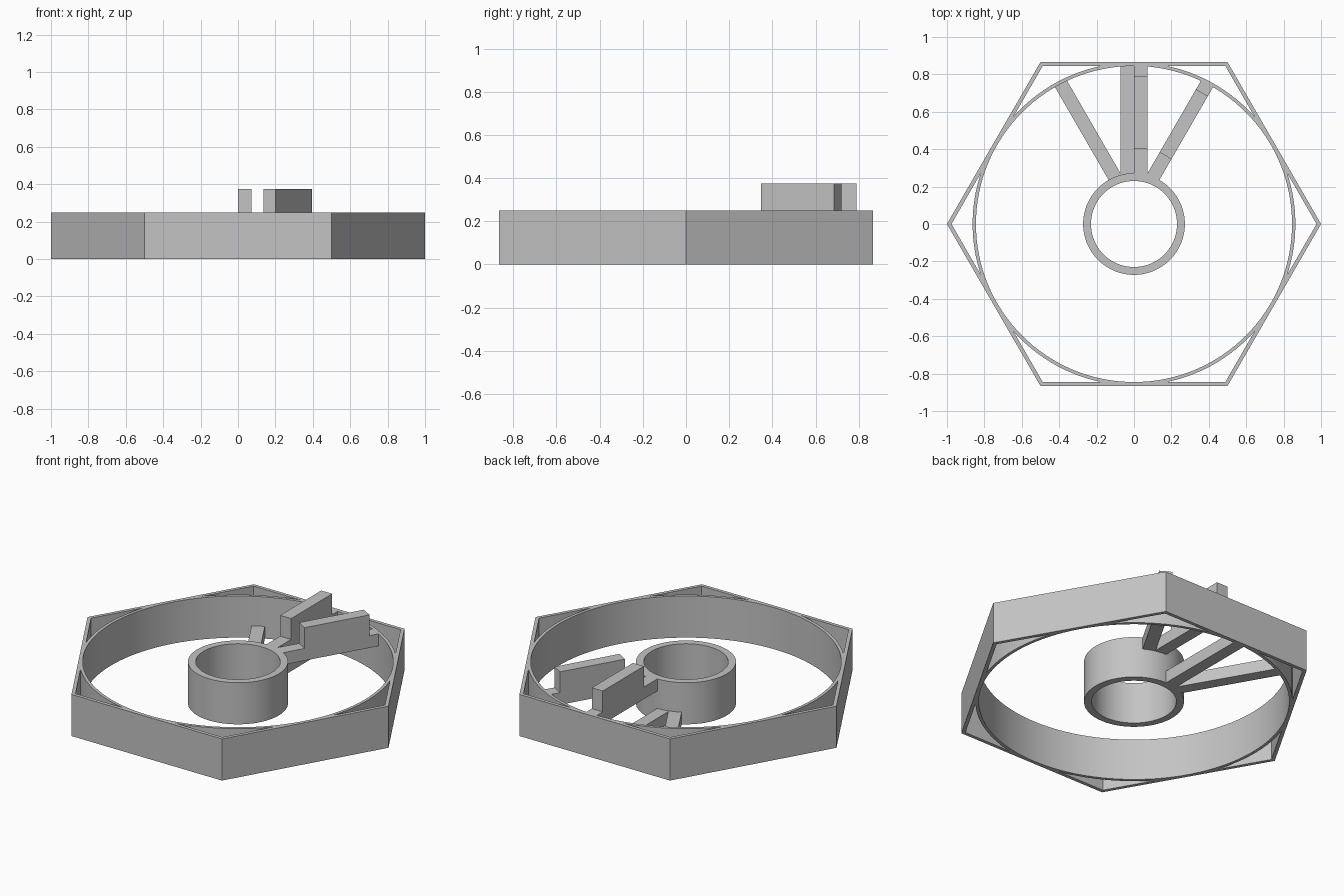
import bpy
import bmesh
from math import pi, radians
from mathutils import Matrix, Vector

cube = bpy.data.objects.get("Cube")
if cube:
    bpy.data.objects.remove(cube, do_unlink=True)

HEIGHT = 0.25
BAR = 0.073

grey = bpy.data.materials.new("plain grey")
grey.use_nodes = True
grey.diffuse_color = (0.55, 0.55, 0.55, 1)
grey.node_tree.nodes["Principled BSDF"].inputs["Base Color"].default_value = grey.diffuse_color


def finish(name, bm, smooth=False):
    bmesh.ops.recalc_face_normals(bm, faces=bm.faces)
    mesh = bpy.data.meshes.new(name)
    bm.to_mesh(mesh)
    bm.free()
    mesh.materials.append(grey)
    obj = bpy.data.objects.new(name, mesh)
    bpy.context.collection.objects.link(obj)
    if smooth:
        bpy.ops.object.select_all(action="DESELECT")
        obj.select_set(True)
        bpy.context.view_layer.objects.active = obj
        bpy.ops.object.shade_smooth_by_angle(angle=radians(30))
    return obj


def tube(name, outer, inner, sides, smooth):
    """Open-ended wall with a rectangular section, spun around z."""
    bm = bmesh.new()
    section = [(outer, 0), (outer, HEIGHT), (inner, HEIGHT), (inner, 0)]
    verts = [bm.verts.new((r, 0, z)) for r, z in section]
    edges = [bm.edges.new((verts[i - 1], verts[i])) for i in range(len(verts))]
    bmesh.ops.spin(bm, geom=verts + edges, cent=(0, 0, 0), axis=(0, 0, 1),
                   angle=2 * pi, steps=sides, use_merge=True)
    bmesh.ops.remove_doubles(bm, verts=bm.verts, dist=0.0001)
    return finish(name, bm, smooth)


def bar(name, side, angle, start, end, low, high):
    """Radial bar with one long edge on the radius; side picks which edge."""
    bm = bmesh.new()
    size = Vector((BAR, end - start, high - low))
    centre = Vector((side * BAR / 2, (start + end) / 2, (low + high) / 2))
    turn = Matrix.Rotation(radians(angle), 4, "Z")
    bmesh.ops.create_cube(bm, size=1,
                          matrix=turn @ Matrix.Translation(centre) @ Matrix.Diagonal(size).to_4x4())
    return finish(name, bm)


# Hexagonal outer wall, round inner wall and central hub
tube("hexagon_wall", 1.0, 0.976, 6, False)
tube("round_wall", 0.863, 0.845, 128, True)
tube("hub", 0.272, 0.23, 96, True)

# Low spokes at the floor
for name, side, angle in (("low_spoke_outer", 1, 30), ("low_spoke_middle", -1, 0)):
    bar(name, side, angle, 0.252, 0.852, 0, BAR)

# High spokes flush with the rim, each carrying a raised fin
for name, side, angle in (("middle", 1, 0), ("outer", -1, -30)):
    bar("high_spoke_" + name, side, angle, 0.252, 0.852, HEIGHT - BAR, HEIGHT)
    bar("fin_" + name, side, angle, 0.4, 0.79, HEIGHT, 0.375)
